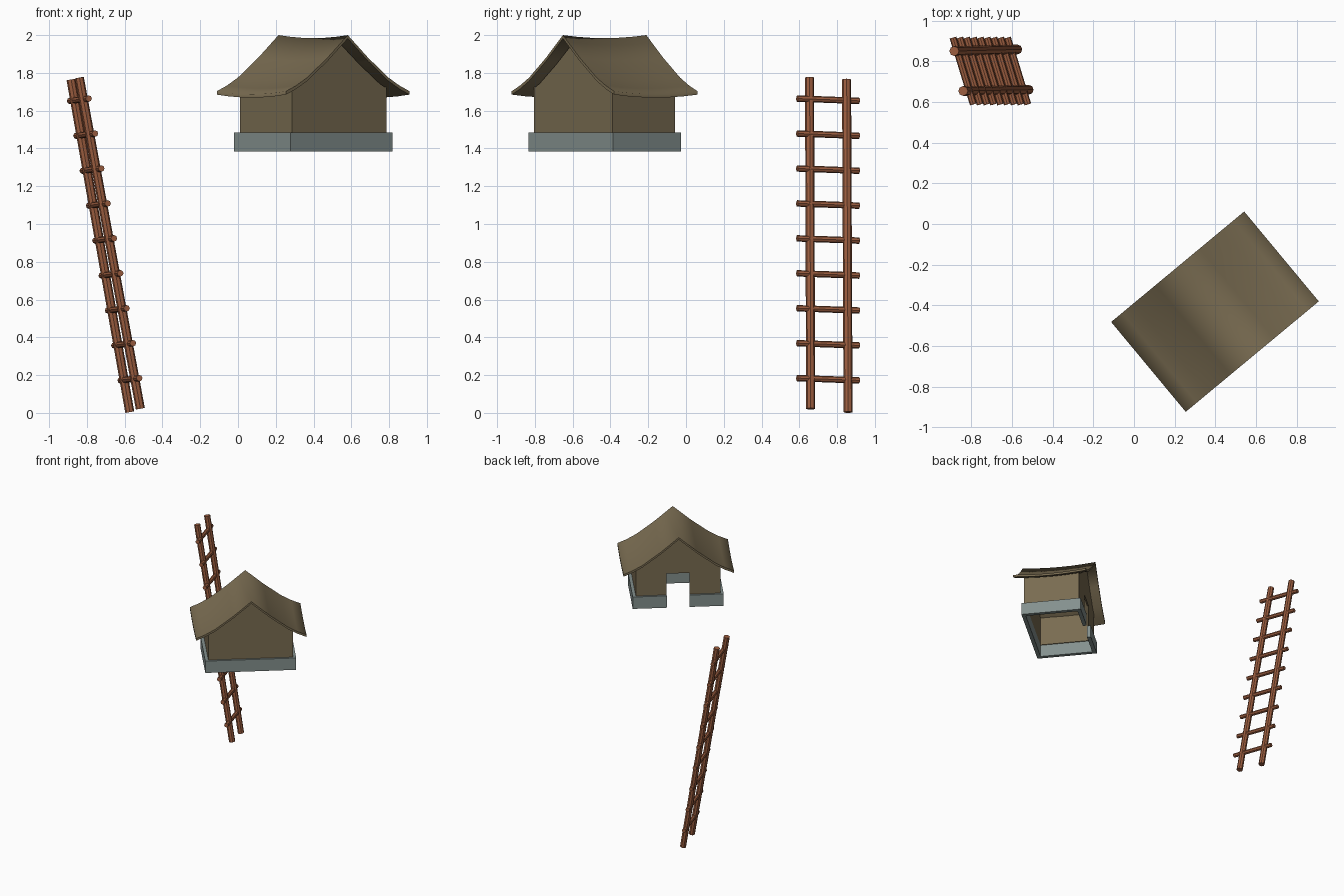
import bpy, bmesh, math
from mathutils import Matrix, Vector

if "Cube" in bpy.data.objects:
    bpy.data.objects.remove(bpy.data.objects["Cube"])


def material(name, rgb):
    m = bpy.data.materials.new(name)
    m.diffuse_color = (*rgb, 1)
    m.use_nodes = True
    m.node_tree.nodes["Principled BSDF"].inputs["Base Color"].default_value = m.diffuse_color
    return m


THATCH = material("dull_brown", (0.19, 0.148, 0.082))
STONE = material("grey_stone", (0.23, 0.28, 0.27))
WOOD = material("red_wood", (0.33, 0.11, 0.05))

# House frame: local x across the gable, local +y towards the door side
HOUSE = Matrix.Translation((0.398, -0.431, 0)) @ Matrix.Rotation(math.radians(39.7), 4, 'Z')


def finish(bm, name, mat, angle=None, matrix=HOUSE):
    bm.transform(matrix)
    bmesh.ops.recalc_face_normals(bm, faces=bm.faces)
    mesh = bpy.data.meshes.new(name)
    bm.to_mesh(mesh)
    bm.free()
    mesh.materials.append(mat)
    ob = bpy.data.objects.new(name, mesh)
    bpy.context.collection.objects.link(ob)
    if angle:
        bpy.context.view_layer.objects.active = ob
        ob.select_set(True)
        bpy.ops.object.shade_smooth_by_angle(angle=math.radians(angle))
        ob.select_set(False)
    return ob


def box(bm, x0, x1, y0, y1, z0, z1):
    m = Matrix.Translation(((x0 + x1) / 2, (y0 + y1) / 2, (z0 + z1) / 2)) \
        @ Matrix.Diagonal((x1 - x0, y1 - y0, z1 - z0, 1))
    bmesh.ops.create_cube(bm, size=1, matrix=m)


def slab(name, outline, y, depth, mat):
    """Upright plate from an x-z outline, thickened along local y."""
    bm = bmesh.new()
    f = bm.faces.new([bm.verts.new((x, y, z)) for x, z in outline])
    ext = bmesh.ops.extrude_face_region(bm, geom=[f])
    for v in ext["geom"]:
        if isinstance(v, bmesh.types.BMVert):
            v.co.y += depth
    return finish(bm, name, mat)


# Stone base: an open frame, cut at the doorway
Z0, Z1 = 1.385, 1.485
BX, BY, BT, DOOR = 0.35, 0.234, 0.03, 0.088
bm = bmesh.new()
for s in (-1, 1):
    box(bm, *sorted((s * BX, s * (BX - BT))), -BY, BY, Z0, Z1)
    box(bm, *sorted((s * (BX - BT), s * DOOR)), BY - BT, BY, Z0, Z1)
box(bm, -BX + BT, BX - BT, -BY, -BY + BT, Z0, Z1)
finish(bm, "stone_base", STONE)

# Walls: two sides and two gables that follow the roof underside
WX, WY, WT = 0.325, 0.216, 0.012
top = [(-WX, 1.72), (-0.28, 1.742), (-0.14, 1.845), (0, 1.96),
       (0.14, 1.845), (0.28, 1.742), (WX, 1.72)]
slab("back_gable", [(WX, Z1), (-WX, Z1)] + top, -WY, WT, THATCH)
DZ = 1.665
notch = [(WX, Z1), (DOOR, Z1), (DOOR, DZ), (-DOOR, DZ), (-DOOR, Z1), (-WX, Z1)]
slab("door_gable", notch + top, WY, -WT, THATCH)
bm = bmesh.new()
for s in (-1, 1):
    box(bm, *sorted((s * WX, s * (WX - WT))), -WY, WY, Z1, 1.725)
finish(bm, "side_walls", THATCH)

# Roof: flared profile swept along a sagging ridge, then given thickness
half = [(0.425, 1.703), (0.355, 1.733), (0.28, 1.775), (0.14, 1.88)]
profile = [(-x, z) for x, z in half] + [(0, 2.0)] + [(x, z) for x, z in half[::-1]]
T, N, RY = 0.018, 6, 0.287
bm = bmesh.new()
rings = []
for i in range(N + 1):
    t = 2 * i / N - 1
    sag = -0.016 * (1 - t * t)
    pts = [(x, z) for x, z in profile] + [(x, z - T) for x, z in profile[::-1]]
    rings.append([bm.verts.new((x, t * RY, z + sag)) for x, z in pts])
n = len(rings[0])
for a, b in zip(rings, rings[1:]):
    for j in range(n):
        k = (j + 1) % n
        bm.faces.new((a[j], a[k], b[k], b[j]))
for r in (rings[0], rings[-1]):
    for j in range(n // 2 - 1):
        bm.faces.new((r[j], r[j + 1], r[n - 2 - j], r[n - 1 - j]))
finish(bm, "roof", THATCH, 85)


# Ladder: two leaning rails and nine rungs
def pole(name, a, b, r, sides):
    a, b = Vector(a), Vector(b)
    bm = bmesh.new()
    m = Matrix.Translation((a + b) / 2) @ (b - a).to_track_quat('Z', 'Y').to_matrix().to_4x4()
    bmesh.ops.create_cone(bm, cap_ends=True, segments=sides, radius1=r, radius2=r,
                          depth=(b - a).length, matrix=m)
    finish(bm, name, WOOD, 40, Matrix())


pole("near_rail", (-0.517, 0.66, 0.022), (-0.84, 0.654, 1.775), 0.024, 8)
pole("far_rail", (-0.573, 0.858, 0.004), (-0.884, 0.85, 1.765), 0.024, 8)
for i in range(9):
    z = 0.178 + 0.185 * i
    x = -0.572 - 0.181 * (z - 0.178)
    pole(f"rung_{i + 1}", (x + 0.05, 0.588, z + 0.006), (x - 0.05, 0.916, z - 0.006), 0.017, 8)
